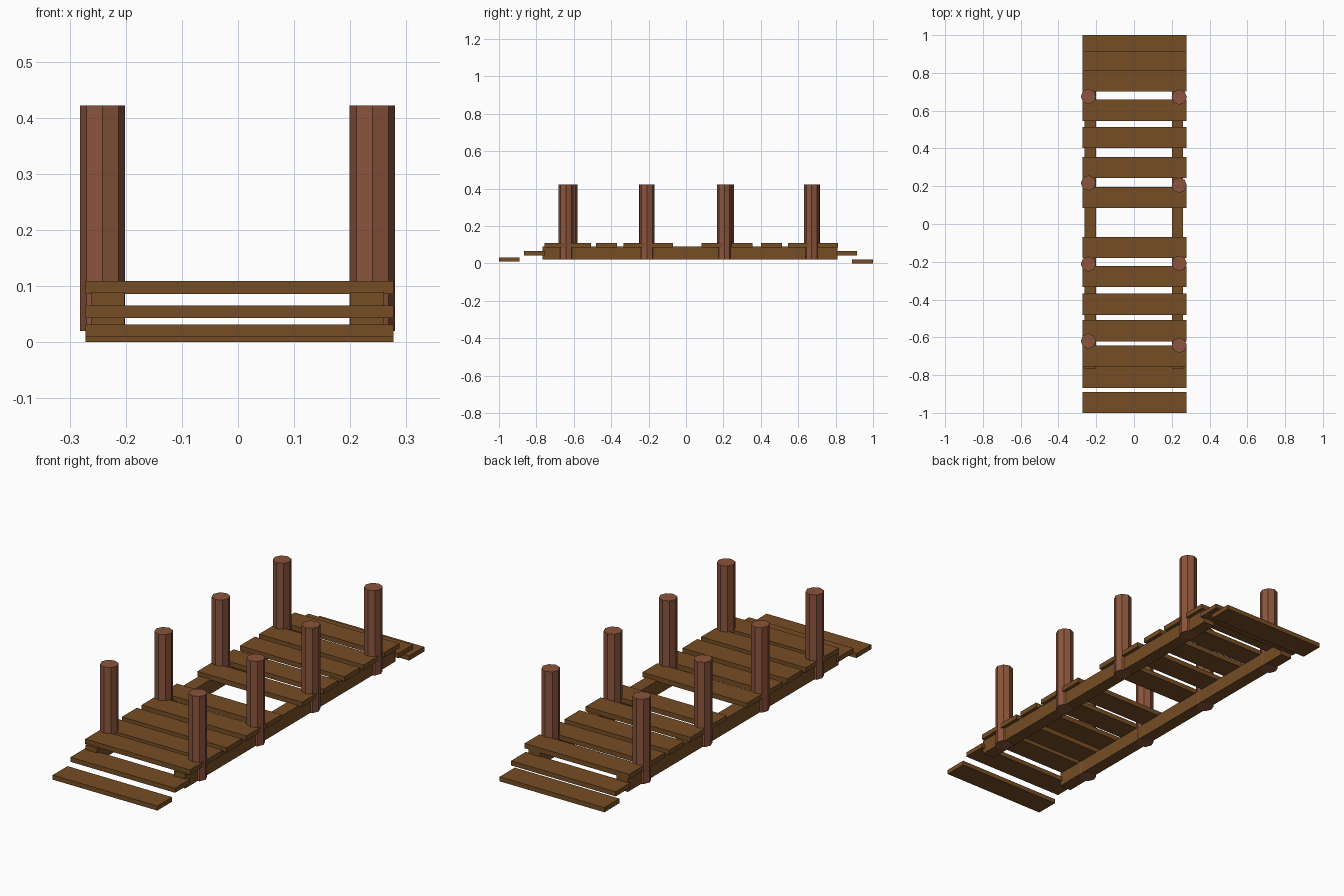
import bpy, bmesh, math
from mathutils import Matrix

if "Cube" in bpy.data.objects:
    bpy.data.objects.remove(bpy.data.objects["Cube"])

def material(name, rgb):
    m = bpy.data.materials.new(name)
    m.diffuse_color = (*rgb, 1.0)
    m.use_nodes = True
    m.node_tree.nodes["Principled BSDF"].inputs["Base Color"].default_value = m.diffuse_color
    return m

plank_wood = material("brown plank wood", (0.18, 0.075, 0.018))
post_wood = material("reddish post wood", (0.26, 0.09, 0.045))

def finish(name, bm, mat):
    me = bpy.data.meshes.new(name)
    bm.to_mesh(me)
    bm.free()
    me.materials.append(mat)
    ob = bpy.data.objects.new(name, me)
    bpy.context.collection.objects.link(ob)

def box(name, x0, x1, y0, y1, z0, z1, mat):
    bm = bmesh.new()
    mtx = Matrix.Translation(((x0 + x1) / 2, (y0 + y1) / 2, (z0 + z1) / 2)) @ \
        Matrix.Diagonal((x1 - x0, y1 - y0, z1 - z0, 1))
    bmesh.ops.create_cube(bm, size=1, matrix=mtx)
    finish(name, bm, mat)

def post(name, x, y):
    bm = bmesh.new()
    bmesh.ops.create_cone(bm, cap_ends=True, segments=8, radius1=0.0405, radius2=0.0405,
                          depth=0.402, matrix=Matrix.Translation((x, y, 0.221)))
    finish(name, bm, mat=post_wood)

X0, X1 = -0.272, 0.277

# Deck planks, with one missing in the middle
for i, y in enumerate([-0.7, -0.565, -0.425, -0.278, -0.125, 0.14, 0.3, 0.458, 0.602, 0.758]):
    box(f"deck_plank_{i + 1}", X0, X1, y - 0.056, y + 0.056, 0.086, 0.109, plank_wood)

# Loose steps at both ends
box("front_lower_step", X0, X1, -1.0, -0.889, 0.0095, 0.031, plank_wood)
box("front_upper_step", X0, X1, -0.867, -0.755, 0.043, 0.065, plank_wood)
box("back_upper_step", X0, X1, 0.805, 0.915, 0.043, 0.065, plank_wood)
box("back_lower_step", X0, X1, 0.887, 1.0, 0.0, 0.022, plank_wood)

# Side beams under the deck
box("left_beam", -0.262, -0.202, -0.767, 0.81, 0.021, 0.089, plank_wood)
box("right_beam", 0.2, 0.26, -0.767, 0.81, 0.021, 0.089, plank_wood)

# Eight-sided posts, slightly unevenly placed
for i, (yl, yr) in enumerate([(-0.62, -0.642), (-0.212, -0.208), (0.217, 0.205), (0.675, 0.672)]):
    post(f"left_post_{i + 1}", -0.2415, yl)
    post(f"right_post_{i + 1}", 0.2395, yr)
